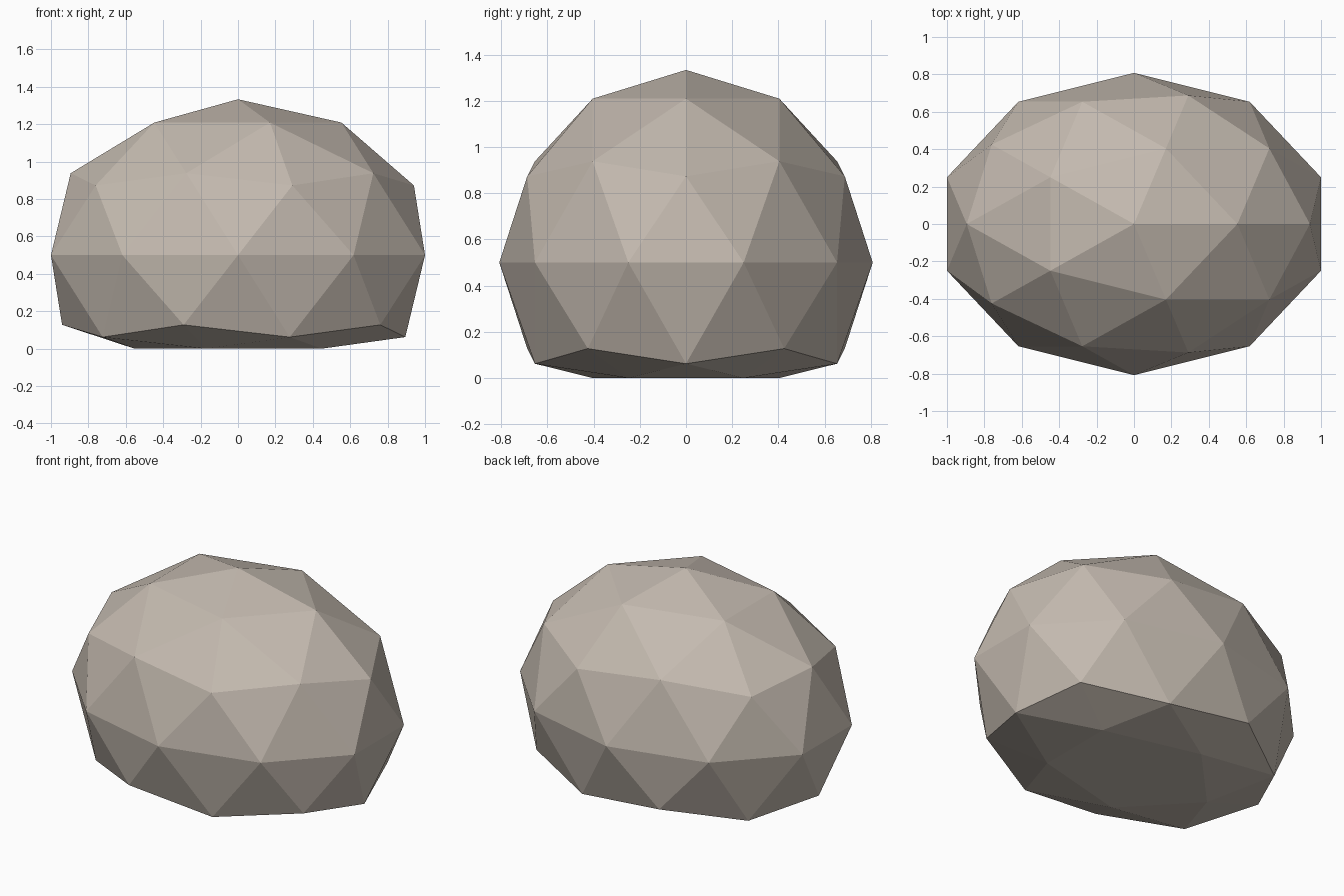
import bpy

if "Cube" in bpy.data.objects:
    bpy.data.objects.remove(bpy.data.objects["Cube"])

# Stone colour
stone = bpy.data.materials.new("warm grey stone")
stone.diffuse_color = (0.55, 0.49, 0.43, 1.0)
stone.use_nodes = True
stone.node_tree.nodes["Principled BSDF"].inputs["Base Color"].default_value = stone.diffuse_color

# Boulder: a low-poly icosphere, stretched, raised and flattened on the ground
bpy.ops.mesh.primitive_ico_sphere_add(subdivisions=2, radius=1.0)
boulder = bpy.context.object
boulder.name = "boulder"
sx, sy, sz, middle = 1.0515, 0.808, 0.8333, 0.5
for v in boulder.data.vertices:
    v.co.x *= sx
    v.co.y *= sy
    v.co.z = max(0.0, v.co.z * sz + middle)

boulder.data.materials.append(stone)
bpy.ops.object.shade_flat()
